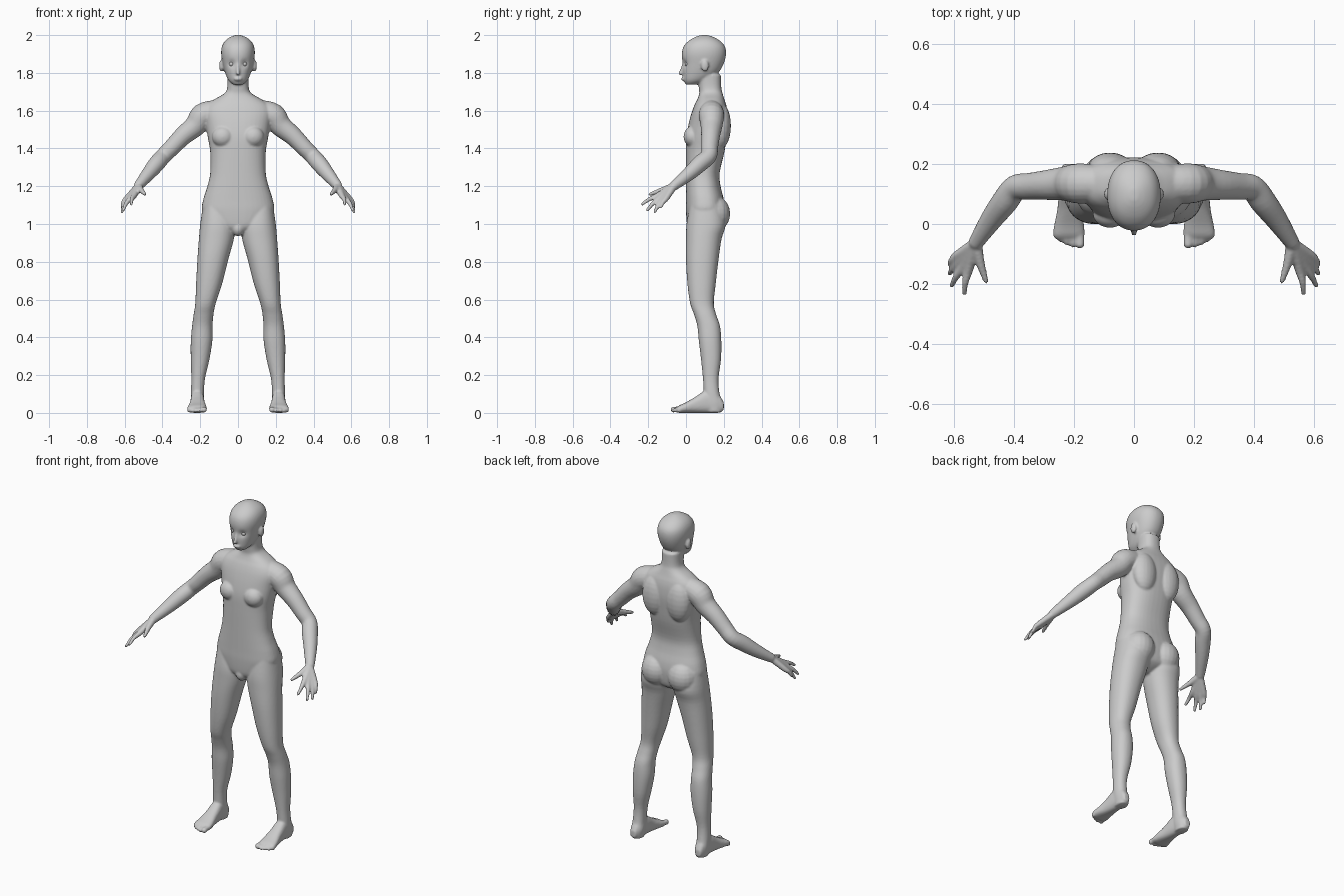
import bpy, bmesh, math
from mathutils import Vector, Matrix

SIDES = (1, -1)
body = bmesh.new()


def spline(rows, steps=4):
    """Catmull-Rom interpolation through rows of numbers."""
    out = []
    for i in range(len(rows) - 1):
        p0, p1 = rows[max(i - 1, 0)], rows[i]
        p2, p3 = rows[i + 1], rows[min(i + 2, len(rows) - 1)]
        for k in range(steps):
            t = k / steps
            out.append([0.5 * (2 * b + (c - a) * t + (2 * a - 5 * b + 4 * c - d) * t * t
                               + (3 * b - a - 3 * c + d) * t ** 3)
                        for a, b, c, d in zip(p0, p1, p2, p3)])
    return out + [list(rows[-1])]


def skin(rings):
    """Bridge rings of points into a closed tube; returns its vertices."""
    loops = [[body.verts.new(p) for p in ring] for ring in rings]
    n = len(loops[0])
    for a, b in zip(loops, loops[1:]):
        for i in range(n):
            j = (i + 1) % n
            body.faces.new((a[i], a[j], b[j], b[i]))
    body.faces.new(loops[0][::-1])
    body.faces.new(loops[-1])
    return [v for loop in loops for v in loop]


def loft(rows, axis='z', side=1, power=2.2, n=40):
    """Rows are (position on axis, x min, x max, other min, other max)."""
    rings = []
    for t, x0, x1, b0, b1 in spline(rows):
        ring = []
        for i in range(n):
            a = 2 * math.pi * i / n
            c, s = math.cos(a), math.sin(a)
            u = math.copysign(abs(c) ** (2 / power), c)
            w = math.copysign(abs(s) ** (2 / power), s)
            x = side * ((x0 + x1) / 2 + u * (x1 - x0) / 2)
            b = (b0 + b1) / 2 + w * (b1 - b0) / 2
            ring.append((x, b, t) if axis == 'z' else (x, t, b))
        rings.append(ring)
    return skin(rings)


def ball(centre, radii, side=1):
    m = Matrix.Translation((centre[0] * side, centre[1], centre[2])) @ Matrix.Diagonal((*radii, 1))
    bmesh.ops.create_uvsphere(body, u_segments=20, v_segments=12, radius=1, matrix=m)


def tube(rows, side=1, n=20):
    """Rows are (x, y, z, radius); the far end is rounded."""
    rows = spline(rows)
    pts = [Vector(r[:3]) for r in rows]
    rings = []
    for i, p in enumerate(pts):
        t = (pts[min(i + 1, len(pts) - 1)] - pts[max(i - 1, 0)]).normalized()
        u = t.cross(Vector((0.7, 0, 0.7))).normalized()
        w = t.cross(u)
        ring = []
        for k in range(n):
            a = 2 * math.pi * k / n
            q = p + (u * math.cos(a) + w * math.sin(a)) * rows[i][3]
            ring.append((q.x * side, q.y, q.z))
        rings.append(ring)
    skin(rings)
    ball(pts[-1], [rows[-1][3]] * 3, side)


# Torso and neck: height, half width, front, back
torso = [(.945, .035, .03, .12), (.97, .08, .015, .17), (1.0, .15, .005, .195),
         (1.07, .19, 0, .205), (1.13, .184, 0, .2), (1.2, .162, 0, .183),
         (1.27, .147, 0, .178), (1.38, .147, 0, .203), (1.46, .16, .002, .215),
         (1.53, .172, .014, .222), (1.59, .182, .03, .22), (1.63, .165, .045, .213),
         (1.66, .125, .06, .203), (1.69, .074, .07, .194), (1.72, .057, .068, .187),
         (1.79, .056, .06, .185)]
loft([(z, -w, w, f, b) for z, w, f, b in torso], power=2.4)

# Head with pressed-in eye sockets
head = [(1.738, .026, 0, .06), (1.76, .05, -.012, .11), (1.8, .068, -.017, .17),
        (1.85, .081, -.018, .2), (1.9, .089, -.022, .212), (1.94, .085, -.012, .206),
        (1.97, .068, .015, .18), (1.99, .04, .05, .145), (2.0, .012, .08, .115)]
for v in loft([(z, -w, w, f, b) for z, w, f, b in head], n=72):
    if v.co.y < .08:
        d2 = (abs(v.co.x) - .034) ** 2 + (v.co.z - 1.848) ** 2
        v.co.y += .014 * math.exp(-d2 / .016 ** 2)

# Nose, lips and crotch
tube([(0, -.01, 1.858, .007), (0, -.02, 1.825, .008), (0, -.03, 1.797, .010)])
ball((0, -.013, 1.768), (.023, .012, .011))
ball((0, .04, .977), (.034, .038, .042))

leg = [(1.1, .04, .185, .02, .19), (1.0, .015, .2, .003, .21), (.92, .022, .207, 0, .188),
       (.81, .052, .215, 0, .172), (.68, .085, .222, .008, .157), (.58, .118, .226, .022, .147),
       (.52, .13, .235, .043, .16), (.46, .135, .243, .06, .18), (.38, .136, .25, .068, .187),
       (.28, .152, .25, .08, .185), (.18, .175, .247, .09, .172), (.1, .18, .25, .095, .178),
       (.05, .178, .25, .1, .195), (.003, .185, .245, .11, .19)]
foot = [(.2, .2, .235, .015, .055), (.17, .186, .246, 0, .1), (.11, .18, .25, 0, .12),
        (.05, .175, .255, 0, .085), (0, .167, .265, 0, .056), (-.035, .164, .27, 0, .04),
        (-.05, .17, .262, .004, .028)]
toes = [(.18, -.066, .016), (.204, -.068, .011), (.224, -.061, .011),
        (.243, -.05, .011), (.26, -.036, .010)]
arm = [(.12, .135, 1.595, .062), (.185, .135, 1.573, .067), (.226, .135, 1.52, .058),
       (.29, .13, 1.467, .05), (.35, .125, 1.405, .045), (.395, .12, 1.36, .043),
       (.43, .075, 1.32, .044), (.475, .015, 1.265, .037), (.525, -.06, 1.205, .026)]
# Knuckle and fingertip of each finger
fingers = [((.55, -.15, 1.15), (.565, -.231, 1.106)), ((.568, -.14, 1.138), (.607, -.205, 1.073)),
           ((.581, -.124, 1.132), (.614, -.165, 1.064)), ((.59, -.105, 1.135), (.615, -.133, 1.09))]

for s in SIDES:
    # Chest, shoulder blades, buttocks, ears
    ball((.08, .035, 1.462), (.058, .048, .055), s)
    ball((.08, .185, 1.52), (.075, .053, .12), s)
    ball((.088, .15, 1.055), (.088, .084, .095), s)
    ball((.087, .1, 1.838), (.013, .021, .032), s)
    # Leg and foot
    loft(leg, side=s)
    loft(foot, axis='y', side=s, power=2.5)
    for x, y, r in toes:
        tube([(x, -.02, .02, r), (x, y / 2 - .015, .02, r * .9), (x, y, r + .001, r)], s)
    # Arm, palm and fingers
    tube(arm, s)
    for k, t in fingers:
        k, t = Vector(k), Vector(t)
        mid = (k + t) / 2 + Vector((.004, -.002, .004))
        tube([(.527, -.065, 1.2, .02), (*k, .0155), (*mid, .0115), (*t, .0085)], s)
    tube([(.525, -.07, 1.198, .02), (.512, -.13, 1.178, .015), (.493, -.19, 1.158, .009)], s)

# Fuse all parts into one continuous skin
bmesh.ops.recalc_face_normals(body, faces=body.faces)
mesh = bpy.data.meshes.new("body")
body.to_mesh(mesh)
body.free()
obj = bpy.data.objects.new("body", mesh)
bpy.context.collection.objects.link(obj)
fuse = obj.modifiers.new("fuse", 'REMESH')
fuse.mode = 'VOXEL'
fuse.voxel_size = .006
fuse.use_smooth_shade = True
relax = obj.modifiers.new("relax", 'SMOOTH')
relax.factor = .5
relax.iterations = 4

# Eyes
for s, name in zip(SIDES, ("left_eye", "right_eye")):
    bpy.ops.mesh.primitive_uv_sphere_add(segments=24, ring_count=12, radius=.013,
                                         location=(.034 * s, .007, 1.847))
    bpy.context.object.name = name
    bpy.ops.object.shade_smooth()
